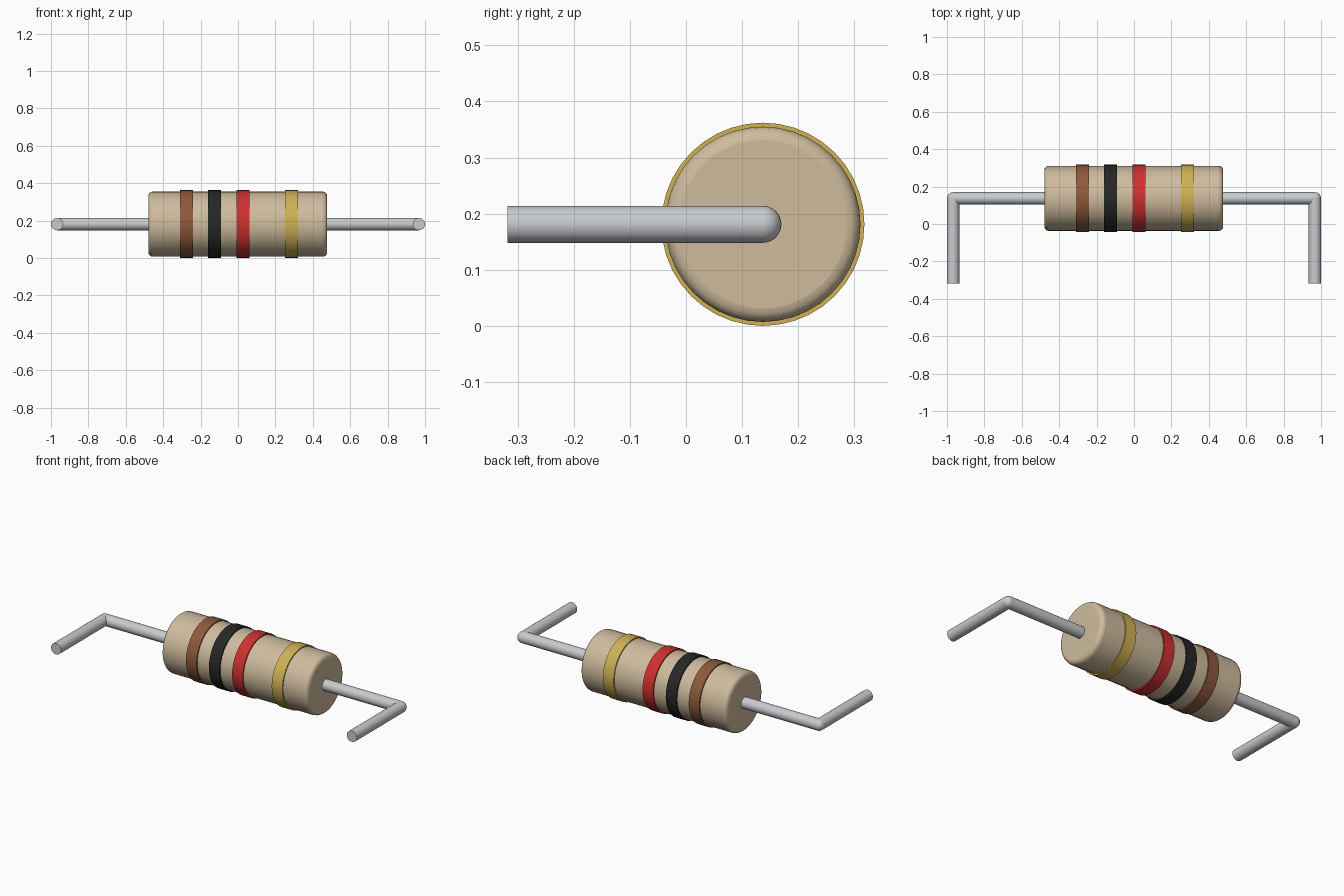
import bpy, math

if "Cube" in bpy.data.objects:
    bpy.data.objects.remove(bpy.data.objects["Cube"])

CY, CZ = 0.137, 0.181      # axis of the resistor
WIRE = 0.033               # lead radius
END_X = 0.967              # bend position


def material(name, color):
    m = bpy.data.materials.new(name)
    m.diffuse_color = (*color, 1)
    m.use_nodes = True
    m.node_tree.nodes["Principled BSDF"].inputs["Base Color"].default_value = m.diffuse_color
    return m


def finish(obj, name, mat):
    obj.name = name
    obj.data.materials.append(mat)
    bpy.ops.object.shade_smooth_by_angle(angle=math.radians(40))
    return obj


def rod(name, mat, radius, length, loc, axis='X', sides=32):
    rot = (0, math.pi / 2, 0) if axis == 'X' else (math.pi / 2, 0, 0)
    bpy.ops.mesh.primitive_cylinder_add(vertices=sides, radius=radius, depth=length,
                                        location=loc, rotation=rot)
    return finish(bpy.context.object, name, mat)


tan = material("tan", (0.62, 0.50, 0.34))
metal = material("metal", (0.58, 0.60, 0.62))

# Ceramic body with rounded rims
body = rod("body", tan, 0.174, 0.956, (-0.001, CY, CZ), sides=40)
bevel = body.modifiers.new("rim", 'BEVEL')
bevel.width = 0.024
bevel.segments = 4
bevel.limit_method = 'ANGLE'
bevel.angle_limit = math.radians(40)

# Colour bands
for name, x, color in (("brown", -0.275, (0.27, 0.10, 0.045)),
                       ("black", -0.125, (0.02, 0.02, 0.02)),
                       ("red", 0.027, (0.62, 0.03, 0.03)),
                       ("gold", 0.286, (0.62, 0.44, 0.09))):
    rod(name + "_band", material(name, color), 0.181, 0.07, (x, CY, CZ), sides=40)

# Bent wire leads: axial part, round elbow, forward leg
for side, s in (("left", -1), ("right", 1)):
    inner = 0.46
    rod(side + "_lead", metal, WIRE, END_X - inner,
        (s * (END_X + inner) / 2, CY, CZ), sides=24)
    bpy.ops.mesh.primitive_uv_sphere_add(segments=24, ring_count=12, radius=WIRE,
                                         location=(s * END_X, CY, CZ))
    finish(bpy.context.object, side + "_elbow", metal)
    rod(side + "_leg", metal, WIRE, CY + 0.318,
        (s * END_X, (CY - 0.318) / 2, CZ), 'Y', 24)
